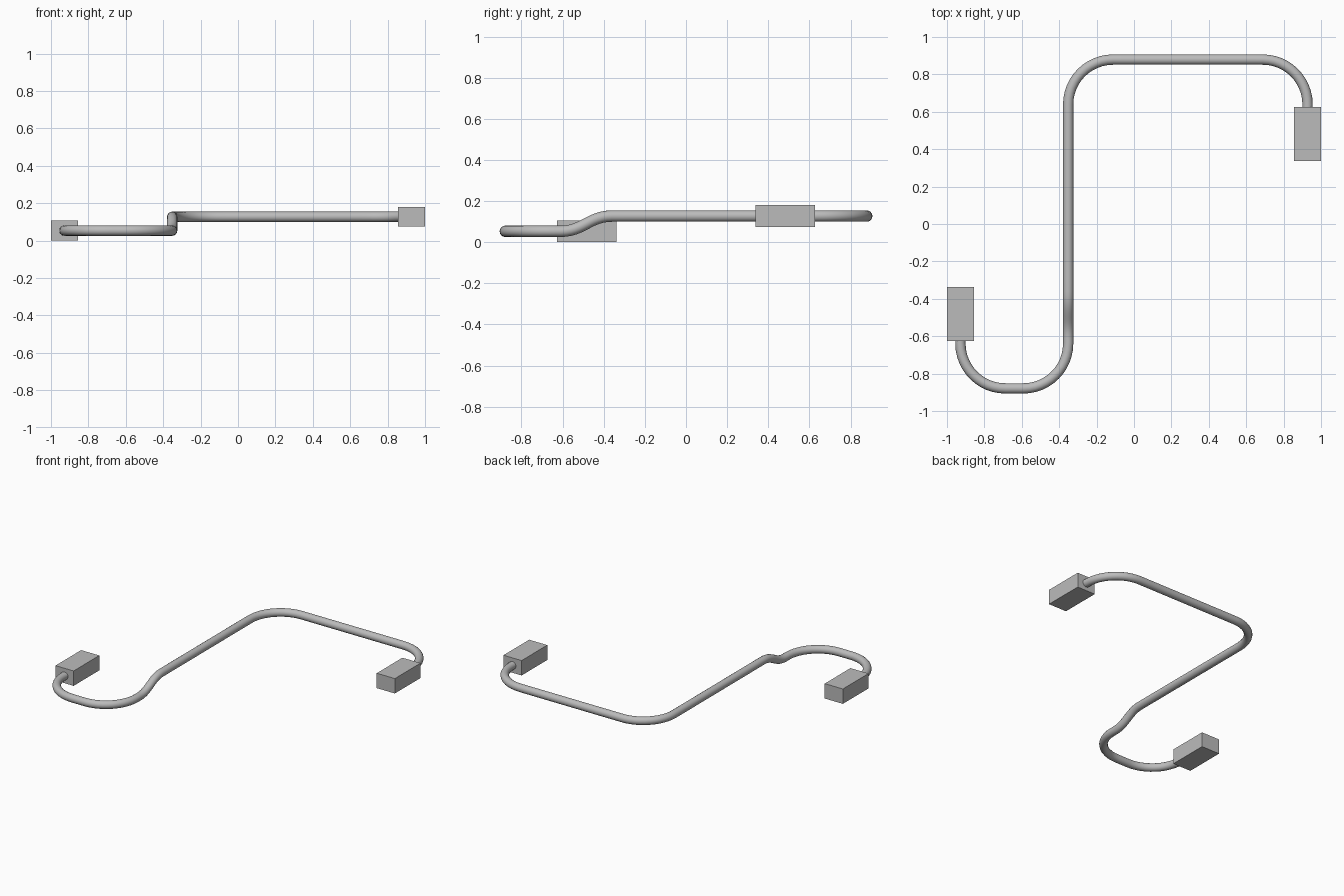
import bpy
from mathutils import Vector

cube = bpy.data.objects.get("Cube")
if cube:
    bpy.data.objects.remove(cube, do_unlink=True)

# Single grey material
grey = bpy.data.materials.new("grey")
grey.use_nodes = True
colour = (0.5, 0.5, 0.5, 1)
grey.diffuse_color = colour
grey.node_tree.nodes["Principled BSDF"].inputs["Base Color"].default_value = colour

LOW, HIGH = 0.053, 0.127      # heights of the two pipe levels
LEFT, MID, RIGHT = -0.928, -0.352, 0.928
END = 0.879                   # y of the outer runs
BEND = 0.24                   # bend radius
ARC = BEND * 0.5523           # handle length for a quarter circle
STEP = 0.11                   # handle length for the level change
N, S, E = Vector((0, 1, 0)), Vector((0, -1, 0)), Vector((1, 0, 0))


def add_end_block(name, x, y, z):
    bpy.ops.mesh.primitive_cube_add(size=1, location=(x, y, z))
    block = bpy.context.object
    block.name = name
    block.dimensions = (0.143, 0.289, 0.106)
    bpy.ops.object.transform_apply(location=False, rotation=False, scale=True)
    block.data.materials.append(grey)


add_end_block("right_end_block", LEFT, -0.482, LOW)
add_end_block("left_end_block", RIGHT, 0.482, HIGH)

# Pipe path: position, travel direction, incoming and outgoing handle lengths
side = END - BEND
knots = [
    ((LEFT, -0.6, LOW), S, 0, 0.01),
    ((LEFT, -side, LOW), S, 0.01, ARC),
    ((LEFT + BEND, -END, LOW), E, ARC, 0.03),
    ((MID - BEND, -END, LOW), E, 0.03, ARC),
    ((MID, -side, LOW), N, ARC, 0.01),
    ((MID, -0.61, LOW), N, 0.01, STEP),
    ((MID, -0.36, HIGH), N, STEP, 0.3),
    ((MID, side, HIGH), N, 0.3, ARC),
    ((MID + BEND, END, HIGH), E, ARC, 0.25),
    ((RIGHT - BEND, END, HIGH), E, 0.25, ARC),
    ((RIGHT, side, HIGH), S, ARC, 0.01),
    ((RIGHT, 0.6, HIGH), S, 0.01, 0),
]

curve = bpy.data.curves.new("pipe", "CURVE")
curve.dimensions = "3D"
curve.twist_mode = "Z_UP"
curve.resolution_u = 12
curve.bevel_depth = 0.0275
curve.bevel_resolution = 6
curve.use_fill_caps = True
spline = curve.splines.new("BEZIER")
spline.bezier_points.add(len(knots) - 1)
for point, (position, direction, before, after) in zip(spline.bezier_points, knots):
    point.handle_left_type = point.handle_right_type = "FREE"
    point.co = position
    point.handle_left = Vector(position) - direction * before
    point.handle_right = Vector(position) + direction * after

pipe = bpy.data.objects.new("pipe", curve)
bpy.context.collection.objects.link(pipe)
curve.materials.append(grey)

# Turn the swept path into a smooth mesh
bpy.ops.object.select_all(action="DESELECT")
pipe.select_set(True)
bpy.context.view_layer.objects.active = pipe
bpy.ops.object.convert(target="MESH")
bpy.ops.object.shade_smooth_by_angle()
